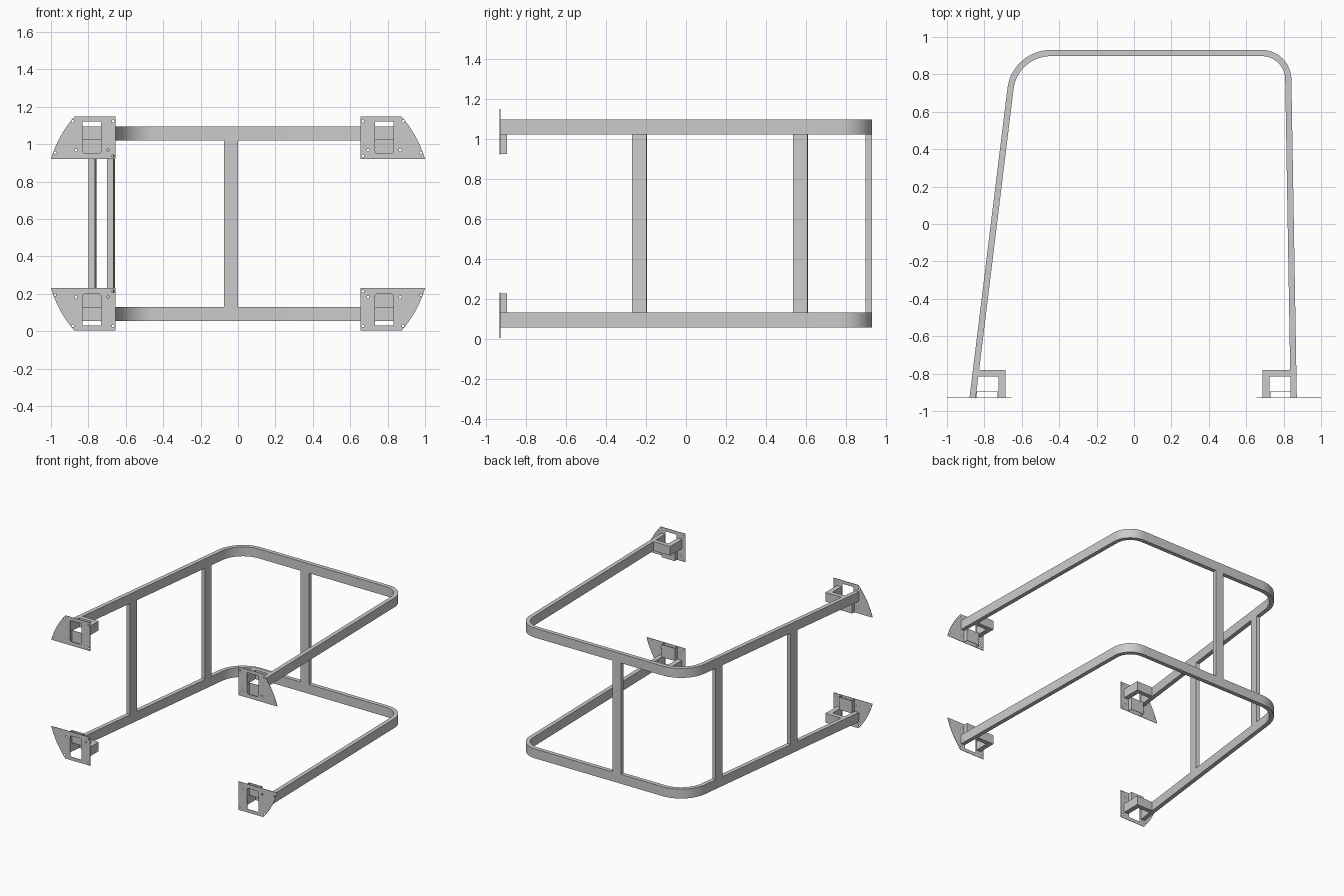
import bpy, bmesh, math
from mathutils import Vector, Matrix

if "Cube" in bpy.data.objects:
    bpy.data.objects.remove(bpy.data.objects["Cube"])

MID = 0.575          # height of the horizontal symmetry plane
FRONT = -0.93        # y of the mounting plates
T, H = 0.033, 0.075  # rail thickness and height


def add(name, mesh, smooth=False):
    ob = bpy.data.objects.new(name, mesh)
    bpy.context.collection.objects.link(ob)
    if smooth:
        bpy.ops.object.select_all(action='DESELECT')
        ob.select_set(True)
        bpy.context.view_layer.objects.active = ob
        bpy.ops.object.shade_smooth_by_angle(angle=math.radians(30))
    return ob


def add_boxes(name, boxes, angle=0.0):
    """One object made of boxes (x0, x1, y0, y1, z0, z1), each turned about its own z axis."""
    bm = bmesh.new()
    for b in boxes:
        c = Vector([(b[i] + b[i + 1]) / 2 for i in (0, 2, 4)])
        s = [abs(b[i + 1] - b[i]) for i in (0, 2, 4)]
        m = Matrix.Translation(c) @ Matrix.Rotation(angle, 4, 'Z') @ Matrix.Diagonal((*s, 1))
        bmesh.ops.create_cube(bm, size=1, matrix=m)
    me = bpy.data.meshes.new(name)
    bm.to_mesh(me)
    bm.free()
    return add(name, me)


def fillet(prev, p, nxt, r, n=20):
    """Points of a round of radius r at corner p."""
    a, b = (prev - p).normalized(), (nxt - p).normalized()
    half = a.angle(b) / 2
    c = p + (a + b).normalized() * (r / math.sin(half))
    s, e = p + a * (r / math.tan(half)) - c, p + b * (r / math.tan(half)) - c
    sweep = math.pi - 2 * half
    return [c + (s * math.sin((1 - i / n) * sweep) + e * math.sin(i / n * sweep)) / math.sin(sweep)
            for i in range(n + 1)]


# Hoop rails: flat bar swept along a rounded, slightly flared U
P = [Vector(p) for p in ((-0.863, FRONT), (-0.637, 0.914), (0.8225, 0.914), (0.854, FRONT))]
path = [P[0]] + fillet(P[0], P[1], P[2], 0.217) + fillet(P[1], P[2], P[3], 0.142) + [P[3]]


def add_rail(name, z0, z1):
    bm = bmesh.new()
    rings = []
    for i, p in enumerate(path):
        d = (path[min(i + 1, len(path) - 1)] - path[max(i - 1, 0)]).normalized()
        if i in (1, 21):
            d = (path[i + (1 if i == 21 else -1)] - p).normalized() * (1 if i == 21 else -1)
        n = Vector((-d.y, d.x)) * T / 2
        rings.append([bm.verts.new((*(p + n * s), z))
                      for s, z in ((1, z0), (1, z1), (-1, z1), (-1, z0))])
    for a, b in zip(rings, rings[1:]):
        for k in range(4):
            bm.faces.new((a[k], a[(k + 1) % 4], b[(k + 1) % 4], b[k]))
    bm.faces.new(rings[0])
    bm.faces.new(rings[-1][::-1])
    bmesh.ops.recalc_face_normals(bm, faces=bm.faces)
    me = bpy.data.meshes.new(name)
    bm.to_mesh(me)
    bm.free()
    add(name, me, True)


LOW, HIGH = (0.055, 0.055 + H), (1.095 - H, 1.095)
add_rail("lower_rail", *LOW)
add_rail("upper_rail", *HIGH)

# Upright posts between the rails
zs = (LOW[1], HIGH[0])
add_boxes("back_post", [(-0.075, 0.0, 0.914 - T / 2, 0.914 + T / 2, *zs)])
side = P[1] - P[0]
for name, y in (("side_post_front", -0.232), ("side_post_rear", 0.573)):
    x = P[0].x + side.x * (y - FRONT) / side.y
    add_boxes(name, [(x - T / 2, x + T / 2, y - 0.036, y + 0.036, *zs)],
              -math.atan2(side.x, side.y))


def circle(x, z, r, n=12):
    return [(x + r * math.cos(2 * math.pi * i / n), z + r * math.sin(2 * math.pi * i / n))
            for i in range(n)]


def add_plate(name, sx, sz):
    """Mounting plate with a bowed outer edge, a rounded window and bolt holes."""
    a, b = Vector((1.0, 0.92)), Vector((0.875, 1.147))
    nrm = Vector((b.y - a.y, a.x - b.x)).normalized()
    bow = [a.lerp(b, i / 10) + nrm * 0.056 * (i / 10) * (1 - i / 10) for i in range(11)]
    outline = [(0.655, 1.147), (0.655, 0.92)] + [tuple(p) for p in bow]
    W = [Vector(p) for p in ((0.733, 0.952), (0.832, 0.952), (0.832, 1.12), (0.733, 1.12))]
    window = []
    for k in range(4):
        r = 0.012 if k < 2 else 0.002
        window += [tuple(p) for p in fillet(W[k - 1], W[k], W[(k + 1) % 4], r, 5)]
    loops = [outline, window]
    for x, z in ((0.883, 1.122), (0.668, 1.122), (0.668, 0.937), (0.978, 0.955),
                 (0.867, 0.968), (0.695, 0.968)):
        loops.append(circle(x, z, 0.007))
    cu = bpy.data.curves.new(name, 'CURVE')
    cu.dimensions, cu.fill_mode, cu.extrude = '2D', 'BOTH', 0.0015
    for loop in loops:
        sp = cu.splines.new('POLY')
        sp.points.add(len(loop) - 1)
        for pt, (x, z) in zip(sp.points, loop):
            pt.co = (sx * x, sz * (z - MID), 0, 1)
        sp.use_cyclic_u = True
    tmp = bpy.data.objects.new(name + "_curve", cu)
    bpy.context.collection.objects.link(tmp)
    bpy.context.view_layer.update()
    me = bpy.data.meshes.new_from_object(tmp.evaluated_get(bpy.context.evaluated_depsgraph_get()))
    bpy.data.objects.remove(tmp)
    me.transform(Matrix.Translation((0, FRONT, MID)) @ Matrix.Rotation(math.pi / 2, 4, 'X'))
    add(name, me)


# Four mounting feet, mirrored left/right and up/down
for sx, xn in ((-1, "left"), (1, "right")):
    for sz, zn in ((-1, "lower"), (1, "upper")):
        tag = f"{zn}_{xn}"
        add_plate("mount_plate_" + tag, sx, sz)

        def flip(b):
            z = sorted(MID + sz * (v - MID) for v in b[4:])
            return (*sorted((sx * b[0], sx * b[1])), b[2], b[3], *z)

        # L-shaped brace beside the rail
        add_boxes("brace_" + tag, [flip(b) for b in (
            (0.686, 0.725, FRONT, -0.815, 1.022, 1.095),
            (0.686, 0.842, -0.815, -0.78, 1.022, 1.095))])
        # Thin sheet channel behind the window
        add_boxes("latch_channel_" + tag, [flip(b) for b in (
            (0.726, 0.842, -0.898, -0.895, 0.924, 1.025),
            (0.726, 0.729, FRONT, -0.898, 0.924, 1.025),
            (0.839, 0.842, FRONT, -0.898, 0.924, 1.025))])
